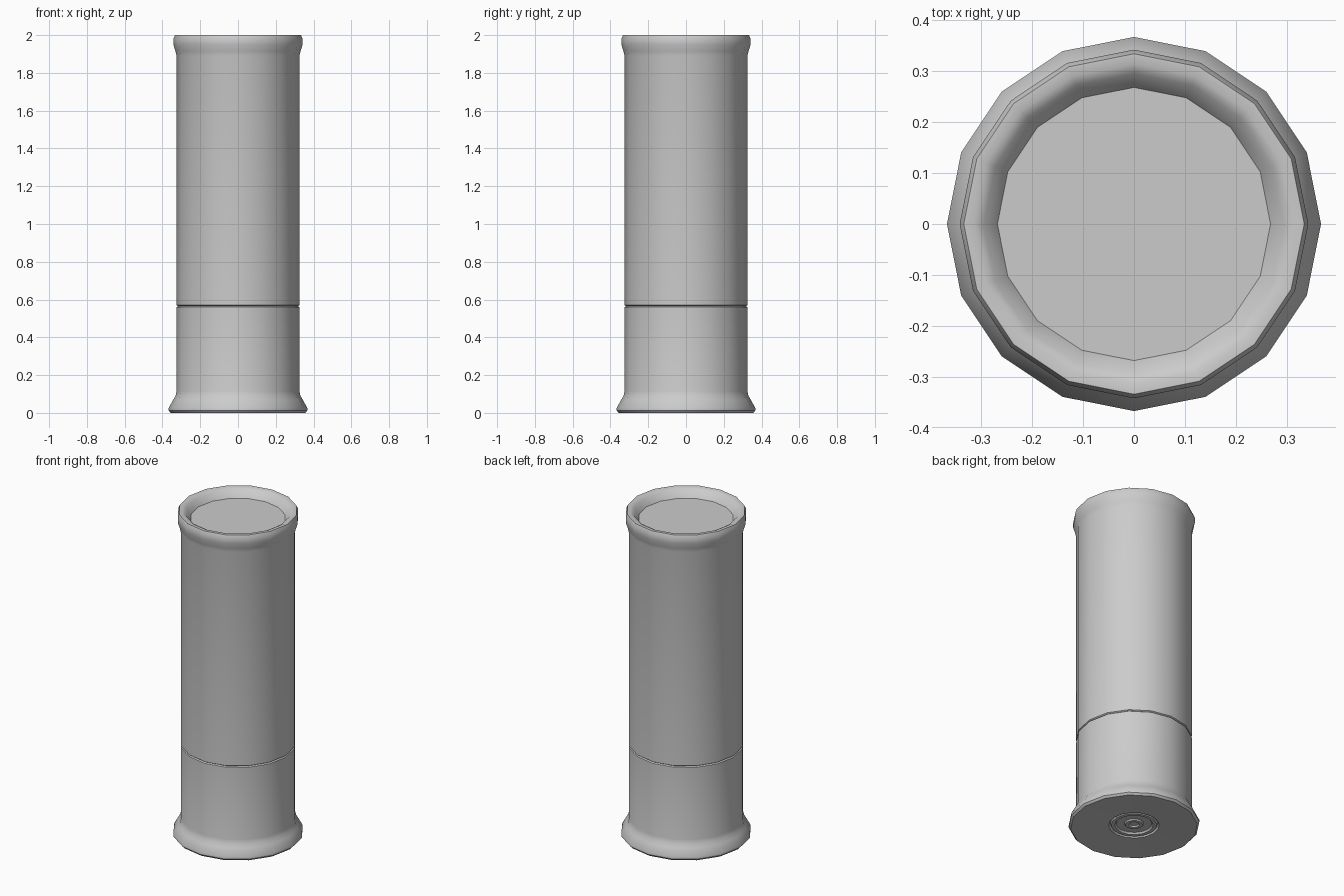
import bpy, bmesh, math

SIDES = 16

cube = bpy.data.objects.get("Cube")
if cube:
    bpy.data.objects.remove(cube, do_unlink=True)

grey = bpy.data.materials.new("plain grey")
grey.use_nodes = True
GREY = (0.6, 0.6, 0.6, 1)
grey.diffuse_color = GREY
grey.node_tree.nodes["Principled BSDF"].inputs["Base Color"].default_value = GREY


def lathe(name, profile):
    """Revolve a (radius, height) profile about z; zero radius closes it with a point."""
    bm = bmesh.new()
    rings = []
    for r, z in profile:
        if r == 0:
            rings.append([bm.verts.new((0, 0, z))] * SIDES)
        else:
            angles = [math.tau * i / SIDES for i in range(SIDES)]
            rings.append([bm.verts.new((r * math.cos(a), r * math.sin(a), z)) for a in angles])
    for low, high in zip(rings, rings[1:]):
        for i in range(SIDES):
            j = (i + 1) % SIDES
            corners = dict.fromkeys((low[i], low[j], high[j], high[i]))
            bm.faces.new(list(corners))
    mesh = bpy.data.meshes.new(name)
    bm.to_mesh(mesh)
    bm.free()
    mesh.materials.append(grey)
    obj = bpy.data.objects.new(name, mesh)
    bpy.context.collection.objects.link(obj)
    bpy.ops.object.select_all(action="DESELECT")
    obj.select_set(True)
    bpy.context.view_layer.objects.active = obj
    bpy.ops.object.shade_smooth_by_angle(angle=math.radians(30))
    return obj


# Long tube with a flared, rolled lip and a sunken closing disc
lathe("tube", [
    (0.318, 0.565), (0.325, 0.57), (0.325, 1.89), (0.331, 1.915),
    (0.342, 1.95), (0.342, 1.98), (0.334, 2.0), (0.314, 2.0),
    (0.295, 1.99), (0.268, 1.95), (0, 1.95),
])

# Flanged base cup, with the seam groove at its top
lathe("base_cup", [
    (0.142, 0.008), (0.356, 0), (0.367, 0.012), (0.367, 0.026),
    (0.343, 0.07), (0.331, 0.09), (0.325, 0.115), (0.325, 0.56), (0.318, 0.565),
])

# Ringed cap set into the underside
lathe("base_cap", [
    (0, 0.02), (0.025, 0.02), (0.03, 0.012), (0.048, 0.012), (0.054, 0.02),
    (0.1, 0.02), (0.108, 0.01), (0.128, 0.01), (0.134, 0.022), (0.142, 0.008),
])
